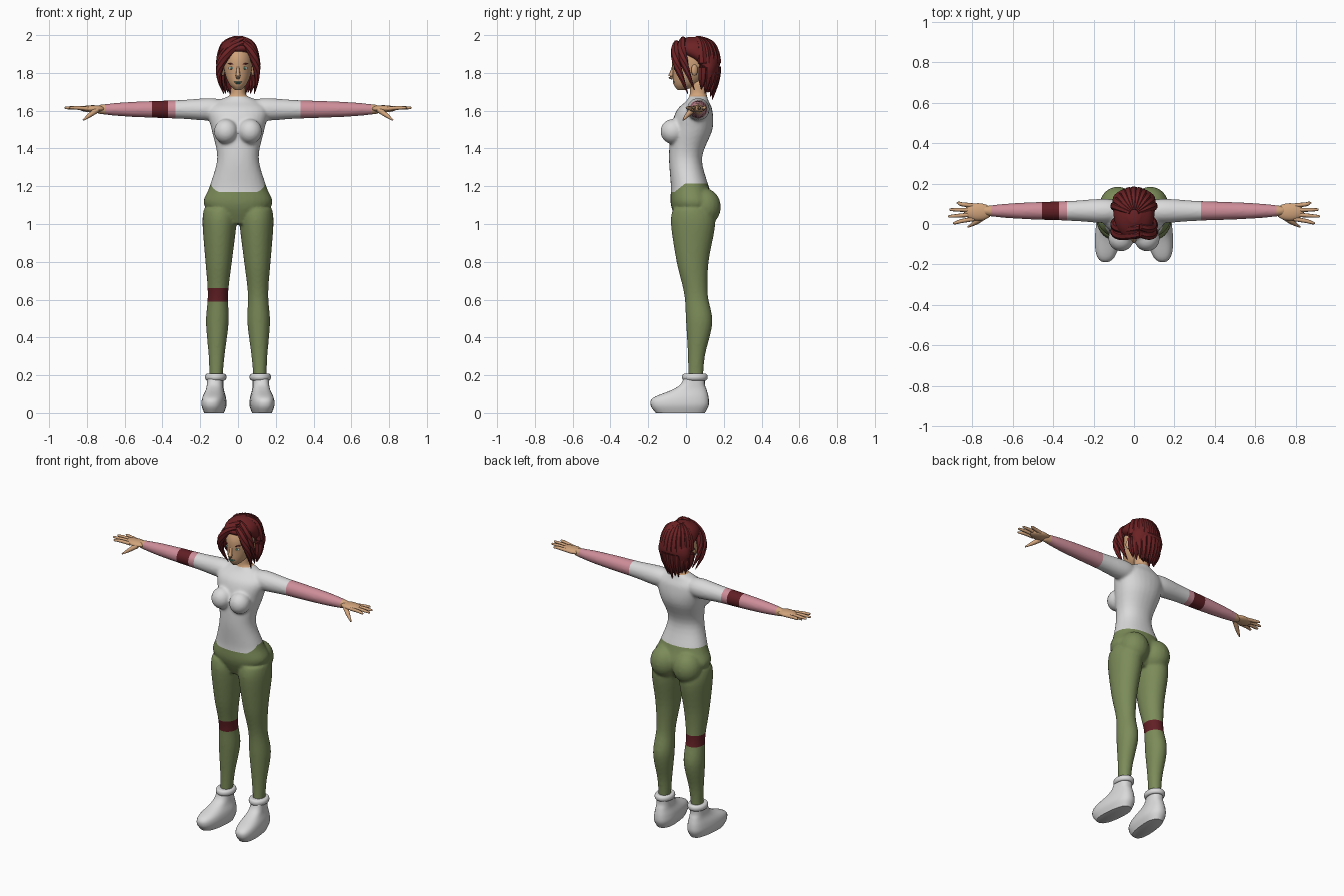
import bpy, bmesh, math
from mathutils import Vector, Matrix

if "Cube" in bpy.data.objects:
    bpy.data.objects.remove(bpy.data.objects["Cube"])


def material(name, *rgb):
    colour = (*rgb, 1)
    mat = bpy.data.materials.new(name)
    mat.use_nodes = True
    mat.diffuse_color = colour
    mat.node_tree.nodes["Principled BSDF"].inputs["Base Color"].default_value = colour
    return mat


WHITE = material("white_cloth", .7, .7, .7)
GREEN = material("olive_trousers", .2, .26, .1)
PINK = material("pink_sleeve", .62, .27, .32)
BAND = material("dark_red_band", .12, .014, .018)
HAIR = material("red_hair", .15, .016, .018)
SKIN = material("skin", .64, .37, .2)
TEAL = material("teal_green", .07, .2, .14)
BODY_COLOURS = [WHITE, GREEN, PINK, BAND, SKIN]


def smooth(rows, steps=5):
    """Catmull-Rom interpolation of rows of numbers."""
    result = []
    last = len(rows) - 1
    for i in range(last):
        before, start, end, after = (Vector(rows[max(0, min(last, i + j))]) for j in (-1, 0, 1, 2))
        in_slope, out_slope = (end - before) / 2, (after - start) / 2
        for step in range(steps):
            t = step / steps
            rise = t * t * (3 - 2 * t)
            result.append(start + (end - start) * rise
                          + in_slope * t * (1 - t) ** 2 - out_slope * t * t * (1 - t))
    return result + [Vector(rows[-1])]


def oval(centre, u, v, sides, power=2):
    def rounded(value):
        return math.copysign(abs(value) ** (2 / power), value)
    angles = [math.tau * i / sides for i in range(sides)]
    return [Vector(centre) + u * rounded(math.cos(a)) + v * rounded(math.sin(a)) for a in angles]


def shell(bm, rings):
    loops = [[bm.verts.new(point) for point in ring] for ring in rings]
    for lower, upper in zip(loops, loops[1:]):
        for i in range(len(lower)):
            bm.faces.new((lower[i - 1], lower[i], upper[i], upper[i - 1]))
    bm.faces.new(loops[0])
    bm.faces.new(loops[-1])


def upright(bm, rows, x=0, lean=0, power=2):
    """Loft of rows: height, half width, front y, back y."""
    shell(bm, [oval((x + lean * z, (front + back) / 2, z), Vector((width, 0, 0)),
                    Vector((0, (back - front) / 2, 0)), 28, power)
               for z, width, front, back in smooth(rows)])


def tube(bm, rows, sides=8):
    """Round tube along rows: x, y, z, radius."""
    path = smooth(rows)
    rings = []
    for i, row in enumerate(path):
        ahead, behind = path[min(i + 1, len(path) - 1)], path[max(i - 1, 0)]
        turn = (ahead - behind).to_3d().to_track_quat('Z', 'Y')
        radius = row[3]
        rings.append(oval(row.to_3d(), turn @ Vector((radius, 0, 0)), turn @ Vector((0, radius, 0)), sides))
    shell(bm, rings)


def blob(bm, centre, radii, turn=0, tilt=0):
    matrix = (Matrix.Translation(centre) @ Matrix.Rotation(turn, 4, 'Z')
              @ Matrix.Rotation(tilt, 4, 'Y') @ Matrix.Diagonal((*radii, 1)))
    bmesh.ops.create_uvsphere(bm, u_segments=20, v_segments=12, radius=1, matrix=matrix)


def finish(name, bm, *materials, angle=60):
    bmesh.ops.recalc_face_normals(bm, faces=bm.faces)
    mesh = bpy.data.meshes.new(name)
    bm.to_mesh(mesh)
    bm.free()
    for mat in materials:
        mesh.materials.append(mat)
    mesh.shade_smooth()
    mesh.set_sharp_from_angle(angle=math.radians(angle))
    obj = bpy.data.objects.new(name, mesh)
    bpy.context.scene.collection.objects.link(obj)
    return obj


# Body volumes: torso, neck, bust, hips, arms and legs
bm = bmesh.new()
upright(bm, [(1, .07, -.04, .1), (1.1, .18, -.08, .15), (1.2, .15, -.08, .12), (1.35, .11, -.09, .085),
             (1.5, .14, -.08, .14), (1.6, .16, -.05, .14), (1.65, .11, 0, .12), (1.68, .04, .02, .11)],
        power=2.2)
upright(bm, [(1.6, .05, .01, .11), (1.7, .04, .02, .11), (1.76, .04, .02, .11)])
for s in (1, -1):
    blob(bm, (s * .064, -.07, 1.49), (.064, .066, .066))
    blob(bm, (s * .08, .095, 1.09), (.09, .09, .1))
    arm = [(.08, .05), (.15, .06), (.3, .05), (.45, .045), (.6, .038), (.7, .029), (.75, .022)]
    tube(bm, [(s * x, .065, 1.607, radius) for x, radius in arm], 20)
    upright(bm, [(1.08, .085, -.07, .13), (1, .09, -.08, .155), (.8, .07, -.05, .12), (.63, .054, -.01, .115),
                 (.48, .06, 0, .14), (.3, .042, .01, .1), (.16, .033, .01, .09)],
            x=s * .12, lean=s * -.022)
body = finish("body", bm, *BODY_COLOURS)

# Fuse the volumes into one skin
fuse = body.modifiers.new("fuse", 'REMESH')
fuse.mode, fuse.voxel_size = 'VOXEL', .008
relax = body.modifiers.new("relax", 'SMOOTH')
relax.factor, relax.iterations = .5, 8
fused = bpy.data.meshes.new_from_object(body.evaluated_get(bpy.context.evaluated_depsgraph_get()))
body.modifiers.clear()
bm = bmesh.new()
bm.from_mesh(fused)
bpy.data.meshes.remove(fused)

# Cut clean clothing edges, then colour by region
SLEEVE, WRIST, NECKLINE = .33, .705, 1.675
ARM_BAND, KNEE_BAND, WAIST = (-.455, -.37), (.59, .66), (1.17, 1.215)
cuts = [((x, 0, 0), (1, 0, 0)) for x in (SLEEVE, -SLEEVE, WRIST, -WRIST, *ARM_BAND)]
cuts += [((0, 0, z), (0, 0, 1)) for z in (NECKLINE, *KNEE_BAND, *WAIST)]
cuts.append(((0, -.06, WAIST[0]), (0, -.8, 1)))
for point, normal in cuts:
    bmesh.ops.bisect_plane(bm, geom=bm.verts[:] + bm.edges[:] + bm.faces[:], dist=1e-5,
                           plane_co=point, plane_no=normal)


def region(c):
    if abs(c.x) > SLEEVE:
        if abs(c.x) > WRIST:
            return SKIN
        return BAND if ARM_BAND[0] < c.x < ARM_BAND[1] else PINK
    if c.z > NECKLINE and abs(c.x) < .1:
        return SKIN
    if c.z < max(WAIST[0], min(WAIST[1], WAIST[0] + .8 * (c.y + .06))):
        return BAND if c.x < 0 and KNEE_BAND[0] < c.z < KNEE_BAND[1] else GREEN
    return WHITE


for face in bm.faces:
    face.material_index = BODY_COLOURS.index(region(face.calc_center_median()))
bm.to_mesh(body.data)
bm.free()
body.data.shade_smooth()

for s, side in ((1, "left"), (-1, "right")):
    # Hand: palm, four fanned fingers, thumb
    bm = bmesh.new()
    blob(bm, (s * .77, .06, 1.61), (.07, .043, .019))
    for i in range(4):
        root, tip = .025 + .022 * i, .005 + .033 * i
        reach = .92 - .015 * (i - 1.3) ** 2
        tube(bm, [(s * .79, root, 1.61, .011), (s * .85, (root + tip) / 2, 1.615, .01),
                  (s * (reach - .01), tip, 1.615, .007), (s * reach, tip, 1.615, .002)])
    tube(bm, [(s * .745, .035, 1.605, .016), (s * .78, .01, 1.58, .013), (s * .82, -.015, 1.55, .004)])
    finish(side + "_hand", bm, SKIN)

    # Boot, toes turned slightly out
    bm = bmesh.new()
    upright(bm, [(0, .05, -.16, .1), (.04, .063, -.187, .12), (.08, .06, -.175, .12),
                 (.12, .047, -.08, .11), (.15, .043, -.03, .1), (.19, .042, -.01, .1)],
            x=s * .124, power=2.5)
    for vert in bm.verts:
        vert.co.x -= s * .09 * min(vert.co.y, .05)
    finish(side + "_boot", bm, WHITE)

    # Rolled cuff with a half-round section
    bm = bmesh.new()
    section = [math.pi * i / 8 for i in range(9)]
    upright(bm, [(.19 - .018 * math.cos(a), .044 + .013 * math.sin(a),
                  -.008 - .013 * math.sin(a), .102 + .013 * math.sin(a)) for a in section], x=s * .118)
    finish(side + "_cuff", bm, WHITE)

    # Eye, iris and brow
    for part, mat, centre, radii, tilt in (
            ("eye", WHITE, (.035, -.058, 1.826), (.017, .005, .007), .1),
            ("iris", TEAL, (.034, -.061, 1.826), (.008, .004, .007), 0),
            ("brow", HAIR, (.037, -.059, 1.848), (.021, .005, .004), -.2)):
        bm = bmesh.new()
        x, y, z = centre
        blob(bm, (s * x, y, z), radii, s * .4, s * tilt)
        finish(f"{side}_{part}", bm, mat)

# Head with nose and ears
bm = bmesh.new()
upright(bm, [(1.71, .016, -.045, 0), (1.74, .046, -.065, .06), (1.8, .07, -.07, .11),
             (1.88, .078, -.072, .14), (1.95, .06, -.04, .12), (1.98, .03, 0, .08)])
tube(bm, [(0, -.066, 1.84, .006), (0, -.076, 1.8, .01), (0, -.08, 1.78, .013), (0, -.07, 1.77, .005)])
for s in (1, -1):
    blob(bm, (s * .08, .045, 1.815), (.01, .018, .03), s * .4)
finish("head", bm, SKIN)

# Lips
bm = bmesh.new()
blob(bm, (0, -.062, 1.752), (.021, .008, .004))
blob(bm, (0, -.061, 1.745), (.016, .008, .004))
finish("lips", bm, TEAL)

# Hair cap
bm = bmesh.new()
upright(bm, [(1.7, .045, .1, .145), (1.8, .1, .07, .17), (1.86, .105, .04, .18),
             (1.92, .1, -.07, .165), (1.96, .08, -.05, .14), (1.99, .03, .01, .08)])
# Back locks fan out from the crown
for i in range(-5, 6):
    angle = math.radians(14 * i)
    tip = 1.66 + .008 * abs(i) + .012 * (i % 2)
    lock = [(.02, 1.985, .012), (.085, 1.95, .02), (.11, 1.87, .025), (.108, 1.77, .022), (.09, tip, .002)]
    tube(bm, [(.88 * reach * math.sin(angle), .05 + reach * math.cos(angle), z, radius)
              for reach, z, radius in lock], 7)
# Two layers of fringe sweep both ways from an off-centre parting
for s in (1, -1):
    for layer in (0, 1):
        lock = []
        for t in (i / 5 for i in range(6)):
            arch = math.sin(math.pi * t)
            lock.append((.03 + (s * .1 - .03) * math.sin(2.2 * t),
                         -.05 + .06 * t - .03 * arch + .035 * layer,
                         1.96 - .27 * t ** 1.4 + .02 * layer,
                         .002 + .022 * math.sin(math.pi * (.2 + .8 * t))))
        tube(bm, lock, 7)
finish("hair", bm, HAIR, angle=40)
